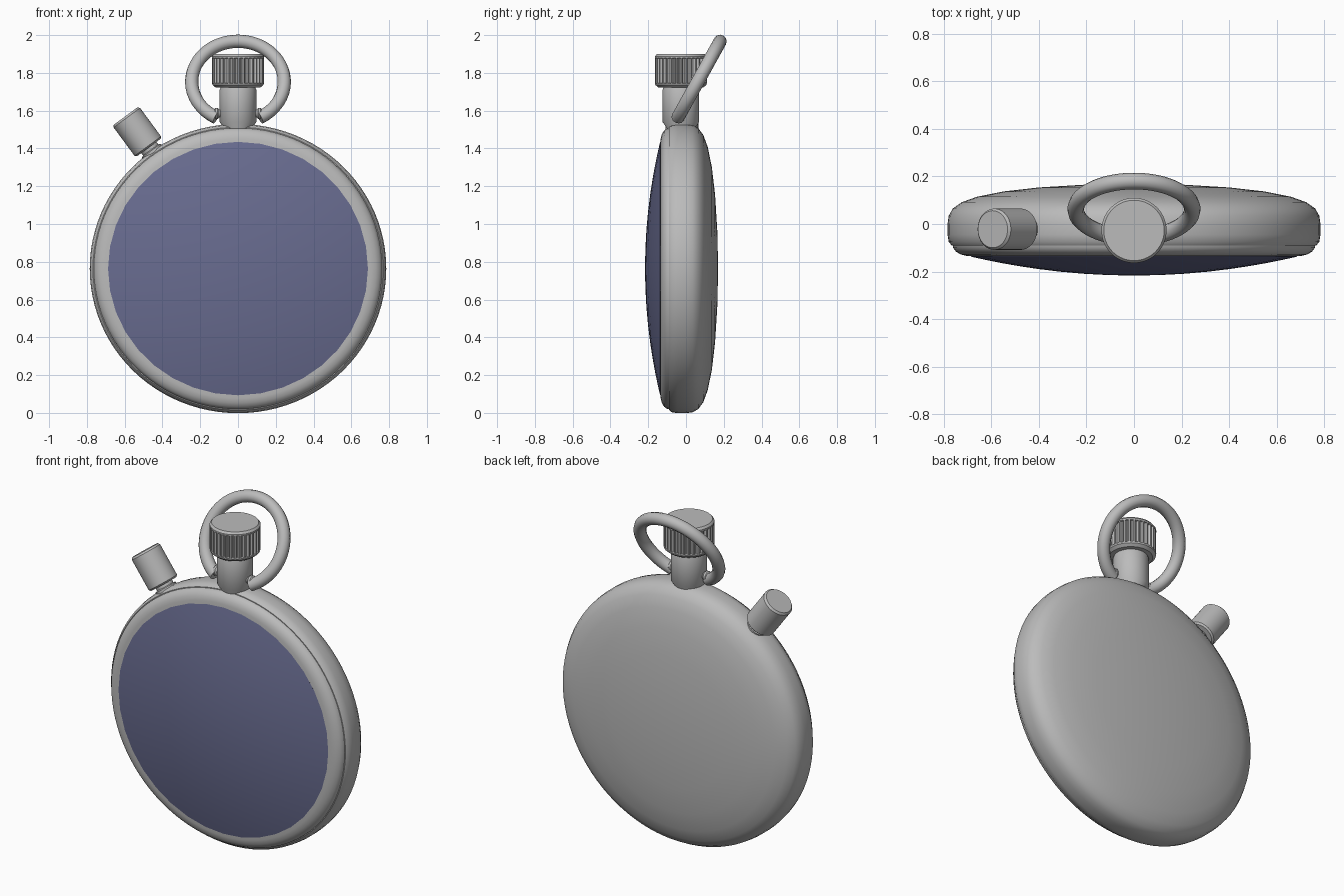
import bpy, bmesh, math
from mathutils import Vector, Matrix

cube = bpy.data.objects.get("Cube")
if cube:
    bpy.data.objects.remove(cube, do_unlink=True)


def material(name, rgb, rough):
    m = bpy.data.materials.new(name)
    m.use_nodes = True
    m.diffuse_color = (*rgb, 1)
    bsdf = m.node_tree.nodes["Principled BSDF"]
    bsdf.inputs["Base Color"].default_value = (*rgb, 1)
    bsdf.inputs["Roughness"].default_value = rough
    return m


STEEL = material("steel grey", (0.5, 0.5, 0.5), 0.4)
GLASS = material("slate blue glass", (0.14, 0.15, 0.28), 0.3)

CENTRE = Vector((0, 0, 0.764))
SQUASH = Matrix.Diagonal((1, 1, 0.975, 1))    # case is slightly wider than tall
STEM_Y = -0.027


def lathe(name, profile, origin, axis, mat, segs=48, post=Matrix(), flute=None, angle=35):
    """Spin (radius, height) points around an axis; flute(i, row) scales radii."""
    bm = bmesh.new()
    rings = []
    for row, (r, h) in enumerate(profile):
        if r == 0:
            rings.append([bm.verts.new((0, 0, h))])
            continue
        ring = []
        for i in range(segs):
            a = math.tau * i / segs
            k = r * (flute(i, row) if flute else 1)
            ring.append(bm.verts.new((k * math.cos(a), k * math.sin(a), h)))
        rings.append(ring)
    for low, high in zip(rings, rings[1:]):
        for i in range(segs):
            j = (i + 1) % segs
            if len(low) == 1:
                bm.faces.new((low[0], high[j], high[i]))
            elif len(high) == 1:
                bm.faces.new((low[i], low[j], high[0]))
            else:
                bm.faces.new((low[i], low[j], high[j], high[i]))
    for ring in (rings[0], rings[-1]):
        if len(ring) > 1:
            bm.faces.new(ring)
    turn = Vector(axis).to_track_quat('Z', 'Y').to_matrix().to_4x4()
    bm.transform(Matrix.Translation(origin) @ post @ turn)
    bmesh.ops.recalc_face_normals(bm, faces=bm.faces)
    me = bpy.data.meshes.new(name)
    bm.to_mesh(me)
    bm.free()
    return finish(name, me, mat, angle)


def finish(name, me, mat, angle=35):
    me.materials.clear()
    me.materials.append(mat)
    me.polygons.foreach_set("use_smooth", [True] * len(me.polygons))
    me.set_sharp_from_angle(angle=math.radians(angle))
    ob = bpy.data.objects.new(name, me)
    bpy.context.collection.objects.link(ob)
    return ob


# Case: rounded rim and gently domed back
lathe("case", [(0.7, -0.09), (0.768, -0.09), (0.78, -0.075), (0.785, -0.045), (0.785, 0),
               (0.78, 0.035), (0.763, 0.065), (0.725, 0.092), (0.66, 0.115), (0.55, 0.137),
               (0.4, 0.154), (0.2, 0.166), (0, 0.17)],
      CENTRE, (0, 1, 0), STEEL, 96, SQUASH)

# Bezel: rounded ring holding the glass
lathe("bezel", [(0.66, -0.134), (0.705, -0.134), (0.73, -0.128), (0.75, -0.116),
                (0.762, -0.1), (0.764, -0.085)],
      CENTRE, (0, 1, 0), STEEL, 96, SQUASH)

# Domed glass
dome = [(0.688 * math.sin(t), -0.137 - 0.08 * math.cos(t) ** 2)
        for t in (math.pi / 2 * i / 10 for i in range(11))]
lathe("glass", dome + [(0.68, -0.128)], CENTRE, (0, 1, 0), GLASS, 36, SQUASH)

# Crown stem with chamfered foot
UP = (0, 0, 1)
stem_origin = Vector((0, STEM_Y, 0))
lathe("crown_stem", [(0.07, 1.46), (0.07, 1.5), (0.097, 1.54), (0.097, 1.71), (0.085, 1.74)],
      stem_origin, UP, STEEL)

# Knurled crown
lathe("crown", [(0.118, 1.722), (0.135, 1.736), (0.137, 1.745), (0.137, 1.747),
                (0.137, 1.877), (0.137, 1.879), (0.137, 1.888), (0.127, 1.9)],
      stem_origin, UP, STEEL, 128,
      flute=lambda i, row: 0.91 if row in (3, 4) and i % 4 > 1 else 1)

# Tilted open bow, ending at the stem
cu = bpy.data.curves.new("bow_path", 'CURVE')
cu.dimensions = '3D'
cu.bevel_depth = 0.035
cu.bevel_resolution = 4
cu.use_fill_caps = True
spline = cu.splines.new('POLY')
steps, tilt, radius = 64, math.radians(29), 0.245
gap = math.asin(0.115 / radius)
spline.points.add(steps)
for i, p in enumerate(spline.points):
    a = gap + (math.tau - 2 * gap) * i / steps
    up = -radius * math.cos(a)
    p.co = (radius * math.sin(a), 0.062 + up * math.sin(tilt), 1.753 + up * math.cos(tilt), 1)
path = bpy.data.objects.new("bow_path", cu)
bpy.context.collection.objects.link(path)
mesh = bpy.data.meshes.new_from_object(path.evaluated_get(bpy.context.evaluated_depsgraph_get()))
bpy.data.objects.remove(path, do_unlink=True)
finish("bow", mesh, STEEL)

# Pivot pins joining bow and stem
for side, label in ((1, "left"), (-1, "right")):
    lathe(label + "_bow_pin", [(0.022, 0), (0.022, 0.1), (0.03, 0.108), (0.03, 0.12), (0.02, 0.128)],
          Vector((0, -0.035, 1.585)), (side, 0, 0), STEEL, 20)

# Side push button on a short collar, pointing out from the case centre
out = Vector((-0.593, 0, 0.805)).normalized()
side_origin = CENTRE + Vector((0, -0.022, 0))
lathe("button_collar", [(0.062, 0.7), (0.062, 0.775), (0.05, 0.78), (0.05, 0.81)],
      side_origin, out, STEEL, 32)
lathe("side_button", [(0.078, 0.796), (0.087, 0.805), (0.087, 0.992), (0.078, 1.003)],
      side_origin, out, STEEL, 40)
